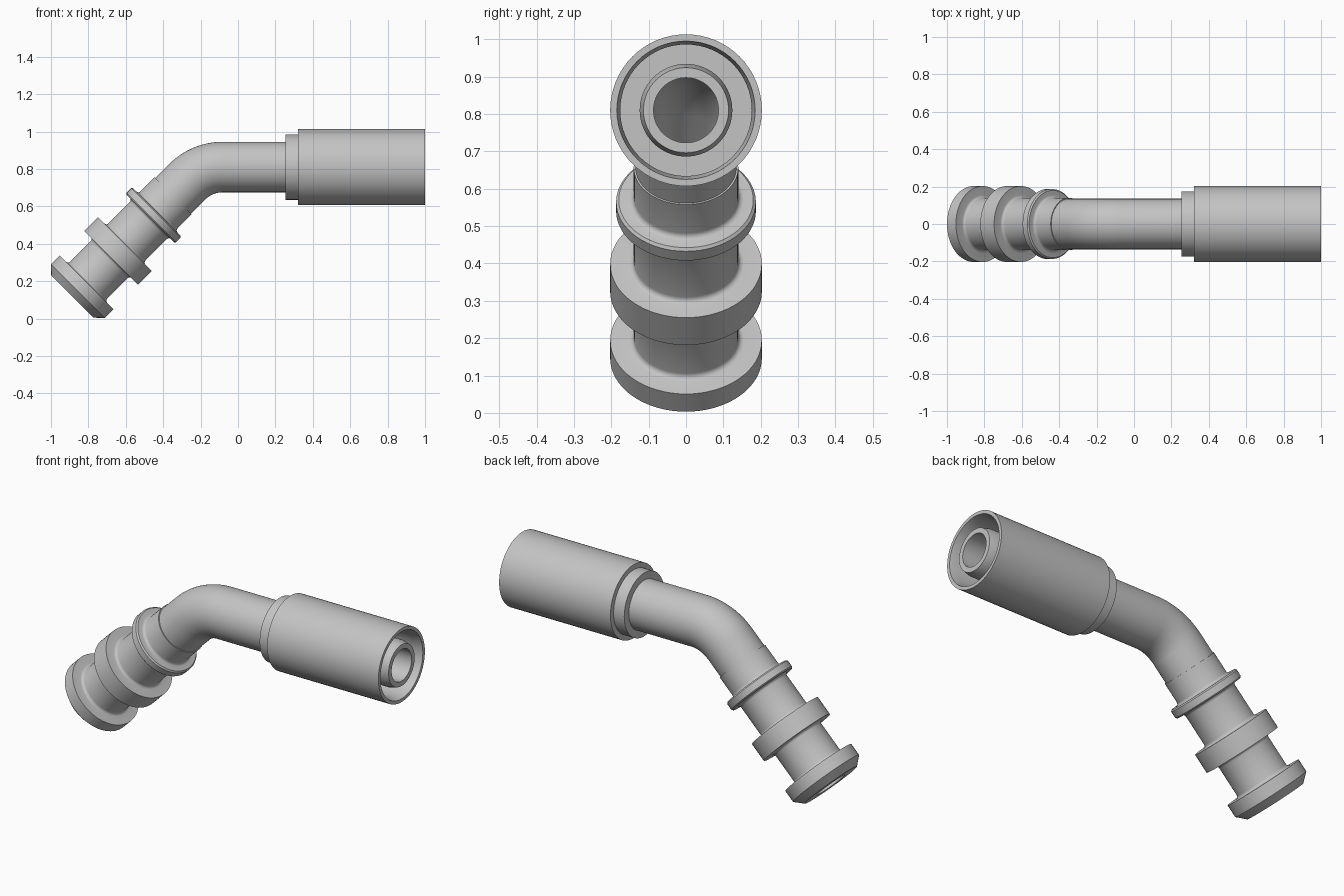
import bpy, bmesh, math
from mathutils import Vector

cube = bpy.data.objects.get("Cube")
if cube:
    bpy.data.objects.remove(cube)

steel = bpy.data.materials.new("steel_grey")
steel.use_nodes = True
colour = (0.55, 0.55, 0.55, 1)
steel.diffuse_color = colour
steel.node_tree.nodes["Principled BSDF"].inputs["Base Color"].default_value = colour

# Centreline: straight along x, a 45 degree bend, then a straight leg down
AXIS_Z, CORNER_X, BEND_R = 0.81, -0.193, 0.27
TANGENT = BEND_R * math.tan(math.pi / 8)
START_X = CORNER_X + TANGENT
ARC = BEND_R * math.pi / 4
SIDES = 64
PIPE, LEG, BORE, BIG = 0.135, 0.14, 0.087, 0.203


def at_x(x):
    """Path distance of a point on the level run."""
    return START_X - x


def on_leg(t):
    """Path distance of a point t below the bend corner."""
    return ARC + t - TANGENT


def frame(s):
    """Centre and in-plane normal of the centreline at distance s."""
    a = min(max(s, 0), ARC) / BEND_R
    extra = s - a * BEND_R
    centre = Vector((START_X - BEND_R * math.sin(a) - extra * math.cos(a), 0,
                     AXIS_Z - BEND_R * (1 - math.cos(a)) - extra * math.sin(a)))
    return centre, Vector((-math.sin(a), 0, math.cos(a)))


def sweep(name, loop):
    """Revolve a closed (distance, radius) loop about the centreline."""
    bm = bmesh.new()
    rings = []
    for s, r in loop:
        centre, up = frame(s)
        ring = []
        for i in range(SIDES):
            b = math.tau * i / SIDES
            ring.append(bm.verts.new(centre + r * (up * math.cos(b) + Vector((0, math.sin(b), 0)))))
        rings.append(ring)
    for k, ring in enumerate(rings):
        after = rings[(k + 1) % len(rings)]
        for i in range(SIDES):
            j = (i + 1) % SIDES
            bm.faces.new((ring[i], ring[j], after[j], after[i]))
    bmesh.ops.recalc_face_normals(bm, faces=bm.faces[:])
    mesh = bpy.data.meshes.new(name)
    bm.to_mesh(mesh)
    bm.free()
    mesh.materials.append(steel)
    obj = bpy.data.objects.new(name, mesh)
    bpy.context.collection.objects.link(obj)
    bpy.ops.object.select_all(action='DESELECT')
    obj.select_set(True)
    bpy.context.view_layer.objects.active = obj
    bpy.ops.object.shade_smooth_by_angle(angle=math.radians(30))
    return obj


def fillet(t, side, size=0.015, steps=4):
    """Rounded corner between leg and a ring face at t, listed outward from the leg."""
    points = []
    for k in range(steps + 1):
        a = math.pi / 2 * k / steps
        points.append((on_leg(t + side * size * (1 - math.sin(a))),
                       LEG + size * (1 - math.cos(a))))
    return points


# Bent pipe with hose nipple and through bore
bend = [ARC * k / 16 for k in range(17)]
seam = on_leg(0.217)
outer = [(at_x(1), 0.114), (at_x(0.96), 0.124), (at_x(0.34), 0.124), (at_x(0.34), PIPE)]
outer += [(s, PIPE) for s in bend] + [(seam, PIPE)]
inner = [(seam, BORE)] + [(s, BORE) for s in reversed(bend)] + [(at_x(1), BORE)]
sweep("bent_pipe", outer + inner)

# Crimp sleeve, open around the nipple
sweep("crimp_sleeve", [(at_x(x), r) for x, r in (
    (1, BIG), (0.32, BIG), (0.32, 0.12), (0.36, 0.12),
    (0.36, 0.176), (0.95, 0.176), (1, 0.185))])

# Collar behind the sleeve
sweep("sleeve_collar", [(at_x(x), r) for x, r in (
    (0.325, 0.175), (0.255, 0.175), (0.255, 0.13), (0.325, 0.13))])

# Connector leg: thin bead, wide ring and chamfered end flange
profile = [(seam, BORE), (seam, LEG)]
for near, far, radius, edge in ((0.34, 0.389, 0.187, 0.007), (0.582, 0.686, BIG, 0)):
    profile += fillet(near, -1)
    if edge:
        profile += [(on_leg(near), radius - edge), (on_leg(near + edge), radius),
                    (on_leg(far - edge), radius), (on_leg(far), radius - edge)]
    else:
        profile += [(on_leg(near), radius), (on_leg(far), radius)]
    profile += reversed(fillet(far, 1))
profile += fillet(0.871, -1)
profile += [(on_leg(t), r) for t, r in (
    (0.871, BIG), (0.938, BIG), (0.979, 0.16), (0.979, BORE))]
sweep("connector_leg", profile)
